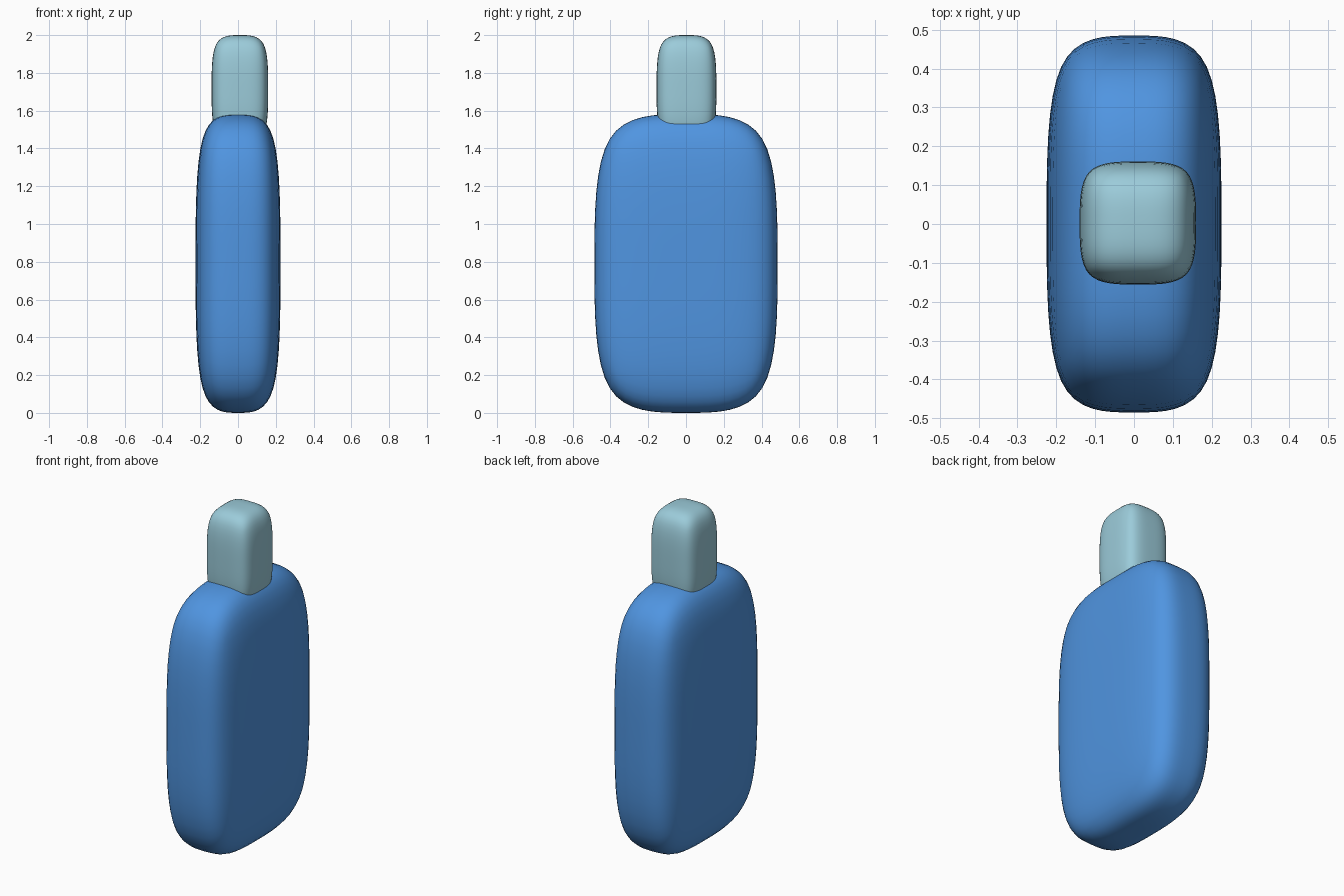
import bpy, bmesh

if "Cube" in bpy.data.objects:
    bpy.data.objects.remove(bpy.data.objects["Cube"])


def material(name, color):
    mat = bpy.data.materials.new(name)
    mat.diffuse_color = color
    mat.use_nodes = True
    mat.node_tree.nodes["Principled BSDF"].inputs["Base Color"].default_value = mat.diffuse_color
    return mat


def soft_box(name, low, high, mat):
    """Box with one cut per axis, rounded by a subdivision modifier."""
    bm = bmesh.new()
    bmesh.ops.create_cube(bm, size=1)
    bmesh.ops.subdivide_edges(bm, edges=bm.edges[:], cuts=1, use_grid_fill=True)
    for v in bm.verts:
        for i in range(3):
            v.co[i] = low[i] + (v.co[i] + 0.5) * (high[i] - low[i])
    for f in bm.faces:
        f.smooth = True
    mesh = bpy.data.meshes.new(name)
    bm.to_mesh(mesh)
    bm.free()
    mesh.materials.append(mat)
    obj = bpy.data.objects.new(name, mesh)
    bpy.context.collection.objects.link(obj)
    sub = obj.modifiers.new("rounding", 'SUBSURF')
    sub.levels = sub.render_levels = 3
    return obj


blue = material("blue", (0.08, 0.30, 0.75, 1))
pale = material("pale_blue", (0.33, 0.60, 0.70, 1))

# Flattened bottle body
soft_box("bottle_body", (-0.225, -0.485, 0.0), (0.225, 0.485, 1.582), blue)

# Cap sunk into the top of the body
soft_box("bottle_cap", (-0.14, -0.156, 1.43), (0.16, 0.161, 2.0), pale)
